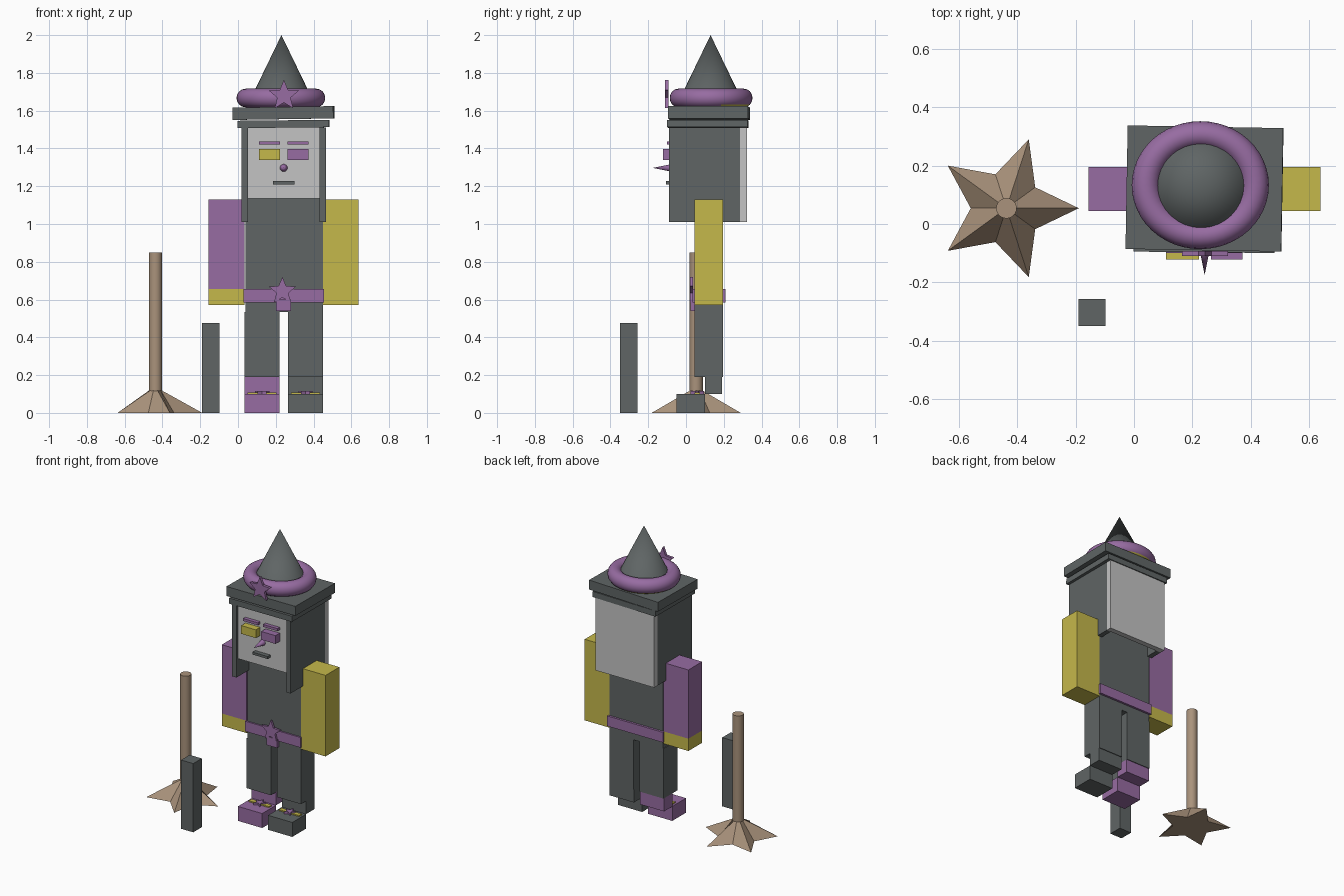
import bpy, bmesh, math
from mathutils import Matrix, Vector

cube = bpy.data.objects.get("Cube")
if cube:
    bpy.data.objects.remove(cube, do_unlink=True)


def material(name, rgb):
    m = bpy.data.materials.new(name)
    m.use_nodes = True
    m.diffuse_color = (*rgb, 1)
    m.node_tree.nodes["Principled BSDF"].inputs["Base Color"].default_value = (*rgb, 1)
    return m


CHARCOAL = material("charcoal", (0.115, 0.13, 0.13))
PURPLE = material("purple", (0.31, 0.15, 0.36))
YELLOW = material("yellow", (0.56, 0.48, 0.07))
PALE = material("pale grey", (0.55, 0.55, 0.55))
WOOD = material("wood", (0.40, 0.29, 0.20))


def add(name, bm, *mats):
    bmesh.ops.recalc_face_normals(bm, faces=bm.faces)
    mesh = bpy.data.meshes.new(name)
    bm.to_mesh(mesh)
    bm.free()
    for m in mats:
        mesh.materials.append(m)
    ob = bpy.data.objects.new(name, mesh)
    bpy.context.collection.objects.link(ob)
    return ob


def box(name, x, y, z, mat, turn=0, tilt=0):
    """Box from (min, max) spans, optionally turned about z and tilted about y."""
    bm = bmesh.new()
    mid = Vector(((x[0] + x[1]) / 2, (y[0] + y[1]) / 2, (z[0] + z[1]) / 2))
    size = (x[1] - x[0], y[1] - y[0], z[1] - z[0], 1)
    rot = Matrix.Rotation(math.radians(turn), 4, 'Z') @ Matrix.Rotation(math.radians(tilt), 4, 'Y')
    bmesh.ops.create_cube(bm, size=1, matrix=Matrix.Translation(mid) @ rot @ Matrix.Diagonal(size))
    return add(name, bm, mat)


def cone(name, base, r1, r2, height, mat, segments=32, forward=False):
    bm = bmesh.new()
    m = Matrix.Translation((0, 0, height / 2))
    if forward:
        m = Matrix.Rotation(math.pi / 2, 4, 'X') @ m
    bmesh.ops.create_cone(bm, cap_ends=True, segments=segments, radius1=r1, radius2=r2,
                          depth=height, matrix=Matrix.Translation(base) @ m)
    ob = add(name, bm, mat)
    smooth(ob)
    return ob


def smooth(ob):
    bpy.ops.object.select_all(action='DESELECT')
    ob.select_set(True)
    bpy.context.view_layer.objects.active = ob
    bpy.ops.object.shade_smooth_by_angle(angle=math.radians(35))


def star_ring(outer, inner, start):
    for i in range(10):
        a = start + i * math.pi / 5
        r = inner if i % 2 else outer
        yield r * math.cos(a), r * math.sin(a)


def star(name, centre, radius, depth, mat, flat=False):
    """Five-pointed plate facing the front, or lying flat."""
    bm = bmesh.new()
    f = bm.faces.new([bm.verts.new((x, 0, z)) for x, z in star_ring(radius, radius * 0.45, math.pi / 2)])
    out = bmesh.ops.extrude_face_region(bm, geom=[f])
    bmesh.ops.translate(bm, vec=(0, -depth, 0), verts=[v for v in out["geom"] if isinstance(v, bmesh.types.BMVert)])
    if flat:
        bm.transform(Matrix.Rotation(-math.pi / 2, 4, 'X'))
    bm.transform(Matrix.Translation(centre))
    return add(name, bm, mat)


# Torso, belt and buckle
TORSO_X, BODY_Y = (0.04, 0.45), (0.045, 0.195)
box("torso", TORSO_X, BODY_Y, (0.535, 1.14), CHARCOAL)
box("belt", (0.03, 0.455), (0.035, 0.21), (0.585, 0.655), PURPLE)
box("buckle_tab", (0.2, 0.28), (0.025, 0.045), (0.54, 0.6), PURPLE)
star("buckle_star", (0.235, 0.036, 0.645), 0.075, 0.015, PURPLE)

# Arms
box("right_sleeve", (-0.155, 0.035), BODY_Y, (0.655, 1.13), PURPLE)
box("right_hand", (-0.155, 0.035), BODY_Y, (0.57, 0.655), YELLOW)
box("left_arm", (0.45, 0.638), BODY_Y, (0.57, 1.13), YELLOW)

# Legs, ankles and shoes
for side, x, mat in (("right", (0.035, 0.22), PURPLE), ("left", (0.265, 0.45), CHARCOAL)):
    mid = (x[0] + x[1]) / 2
    box(side + "_leg", x, BODY_Y, (0.19, 0.535), CHARCOAL)
    box(side + "_ankle", x, (0.1, 0.19), (0.1, 0.19), mat)
    box(side + "_shoe", x, (-0.05, 0.1), (0, 0.1), mat)
    box(side + "_shoe_strap", (x[0] + 0.015, x[1] - 0.015), (0.045, 0.075), (0.1, 0.108), YELLOW)
    star(side + "_shoe_star", (mid, 0.055, 0.1), 0.04, 0.016, PURPLE, flat=True)

# Head and hair
box("head", (0.05, 0.435), (-0.075, 0.285), (1.135, 1.51), PALE)
box("head_back", (0.018, 0.465), (0.285, 0.322), (1.01, 1.51), PALE)
for side, x in (("right", (0.018, 0.052)), ("left", (0.432, 0.465))):
    box(side + "_hair", x, (-0.09, 0.285), (1.01, 1.51), CHARCOAL)

# Face
for side, x, mat in (("right", (0.11, 0.222), YELLOW), ("left", (0.263, 0.372), PURPLE)):
    box(side + "_eye", x, (-0.122, -0.07), (1.34, 1.397), mat)
    box(side + "_brow", x, (-0.1, -0.07), (1.42, 1.437), PURPLE)
box("mouth", (0.185, 0.3), (-0.105, -0.07), (1.21, 1.227), CHARCOAL)
cone("nose", (0.242, -0.075, 1.297), 0.02, 0, 0.1, PURPLE, 16, forward=True)

# Hat
box("hat_underbrim", (0, 0.483), (-0.097, 0.328), (1.51, 1.549), CHARCOAL, -0.6, -0.6)
box("hat_brim", (-0.025, 0.508), (-0.09, 0.333), (1.555, 1.62), CHARCOAL, -1, -0.9)
cone("hat_cone", (0.23, 0.13, 1.62), 0.184, 0, 0.38, CHARCOAL, 32)
bpy.ops.mesh.primitive_torus_add(major_segments=48, minor_segments=16, major_radius=0.18,
                                 minor_radius=0.047, location=(0.227, 0.133, 1.667))
band = bpy.context.object
band.name = "hat_band"
band.scale = (1.035, 0.965, 1.05)
band.data.materials.append(PURPLE)
band.data.materials.append(YELLOW)
for p in band.data.polygons:
    if p.center.y > 0.06 and p.center.z < -0.035:
        p.material_index = 1
smooth(band)
star("hat_star", (0.243, -0.092, 1.68), 0.083, 0.018, PURPLE)

# Broom: handle over a star-shaped pyramid of bristles
BROOM = Vector((-0.437, 0.054, 0))
cone("broom_handle", BROOM + Vector((0, 0, 0.11)), 0.035, 0.035, 0.74, WOOD, 24)
bm = bmesh.new()
ring = [bm.verts.new(BROOM + Vector((x, y, 0))) for x, y in star_ring(0.248, 0.122, 0)]
top = [bm.verts.new(BROOM + Vector((x, y, 0.118))) for x, y in star_ring(0.035, 0.035, 0)]
bm.faces.new(ring)
bm.faces.new(top)
for i in range(10):
    j = (i + 1) % 10
    bm.faces.new((ring[i], ring[j], top[j], top[i]))
add("broom_bristles", bm, WOOD)

# Small standing post
box("post", (-0.19, -0.097), (-0.35, -0.257), (0, 0.475), CHARCOAL)
